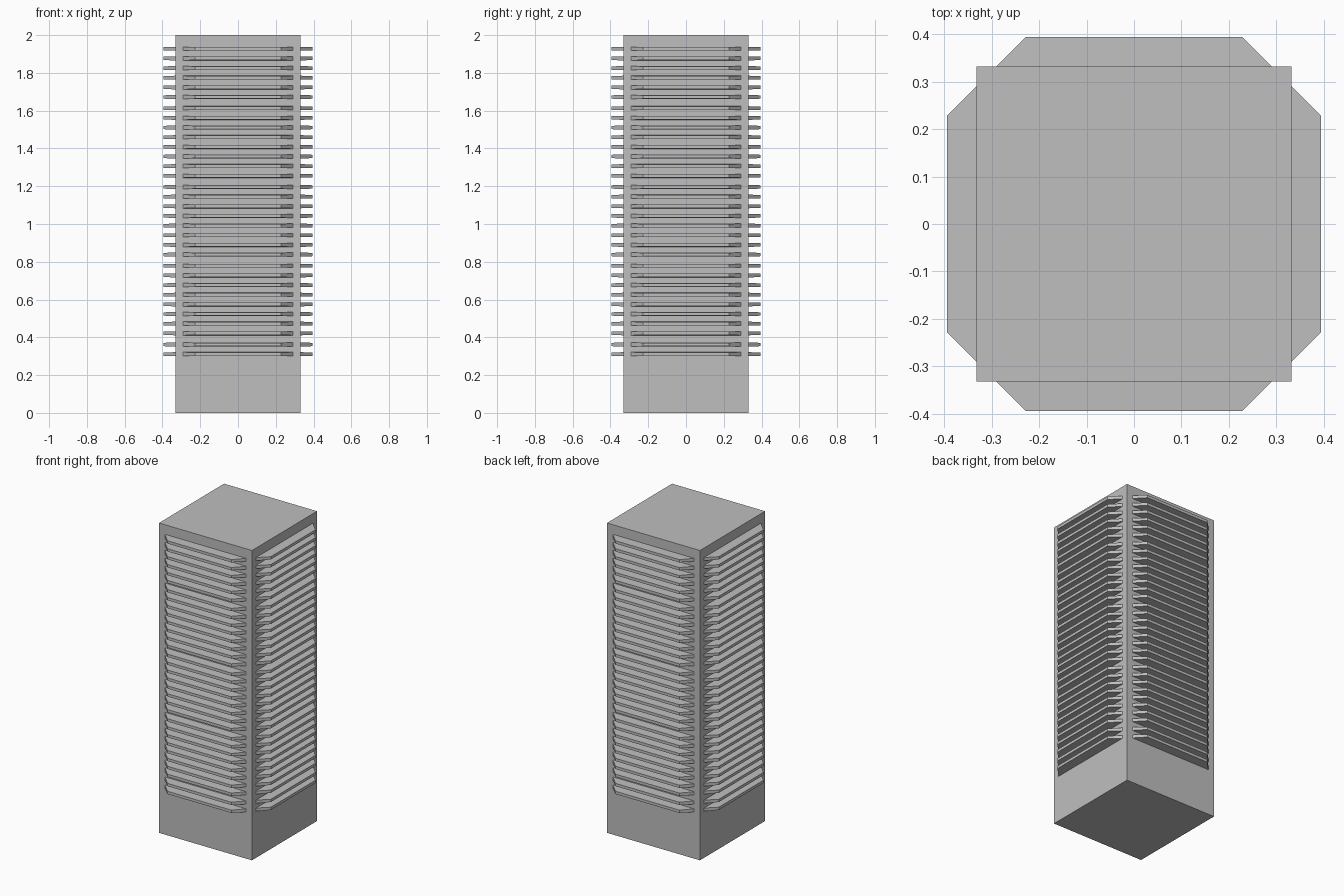
import bpy
import bmesh
from math import pi
from mathutils import Matrix

cube = bpy.data.objects.get("Cube")
if cube:
    bpy.data.objects.remove(cube, do_unlink=True)

HALF = 0.332        # tower half width
REACH = 0.394       # outer edge of the fins
HEIGHT = 2.0

grey = bpy.data.materials.new("concrete_grey")
grey.use_nodes = True
colour = (0.52, 0.52, 0.52, 1)
grey.diffuse_color = colour
grey.node_tree.nodes["Principled BSDF"].inputs["Base Color"].default_value = colour


def finish(name, bm):
    bmesh.ops.recalc_face_normals(bm, faces=bm.faces)
    mesh = bpy.data.meshes.new(name)
    bm.to_mesh(mesh)
    bm.free()
    mesh.materials.append(grey)
    obj = bpy.data.objects.new(name, mesh)
    bpy.context.collection.objects.link(obj)
    return obj


# Tower block
bm = bmesh.new()
bmesh.ops.create_cube(bm, size=1, matrix=Matrix.Translation((0, 0, HEIGHT / 2))
                      @ Matrix.Diagonal((2 * HALF, 2 * HALF, HEIGHT, 1)))
finish("tower_block", bm)

# Fin heights: groups of eight with a slightly wider gap between groups
levels = []
for group in range(5):
    for step in range(8):
        z = 2.03 - group * 0.417 - step * 0.0511
        if 0.3 < z < 1.95:
            levels.append(z)


def add_fin(bm, z):
    """Flat fin with both outer corners cut at 45 degrees."""
    outline = [(-0.29, -HALF, 0.0105), (-0.228, -REACH, 0.009),
               (0.228, -REACH, 0.009), (0.29, -HALF, 0.0105)]
    low = [bm.verts.new((x, y, z - t)) for x, y, t in outline]
    high = [bm.verts.new((x, y, z + t)) for x, y, t in outline]
    bm.faces.new(low)
    bm.faces.new(high)
    for i in range(len(outline) - 1):
        bm.faces.new((low[i], low[i + 1], high[i + 1], high[i]))
    bm.faces.new((low[-1], low[0], high[0], high[-1]))


# One stack of fins on each side
for i, side in enumerate(("front", "left", "back", "right")):
    bm = bmesh.new()
    for z in levels:
        add_fin(bm, z)
    bmesh.ops.rotate(bm, verts=bm.verts, cent=(0, 0, 0),
                     matrix=Matrix.Rotation(i * pi / 2, 3, "Z"))
    finish(side + "_fins", bm)
